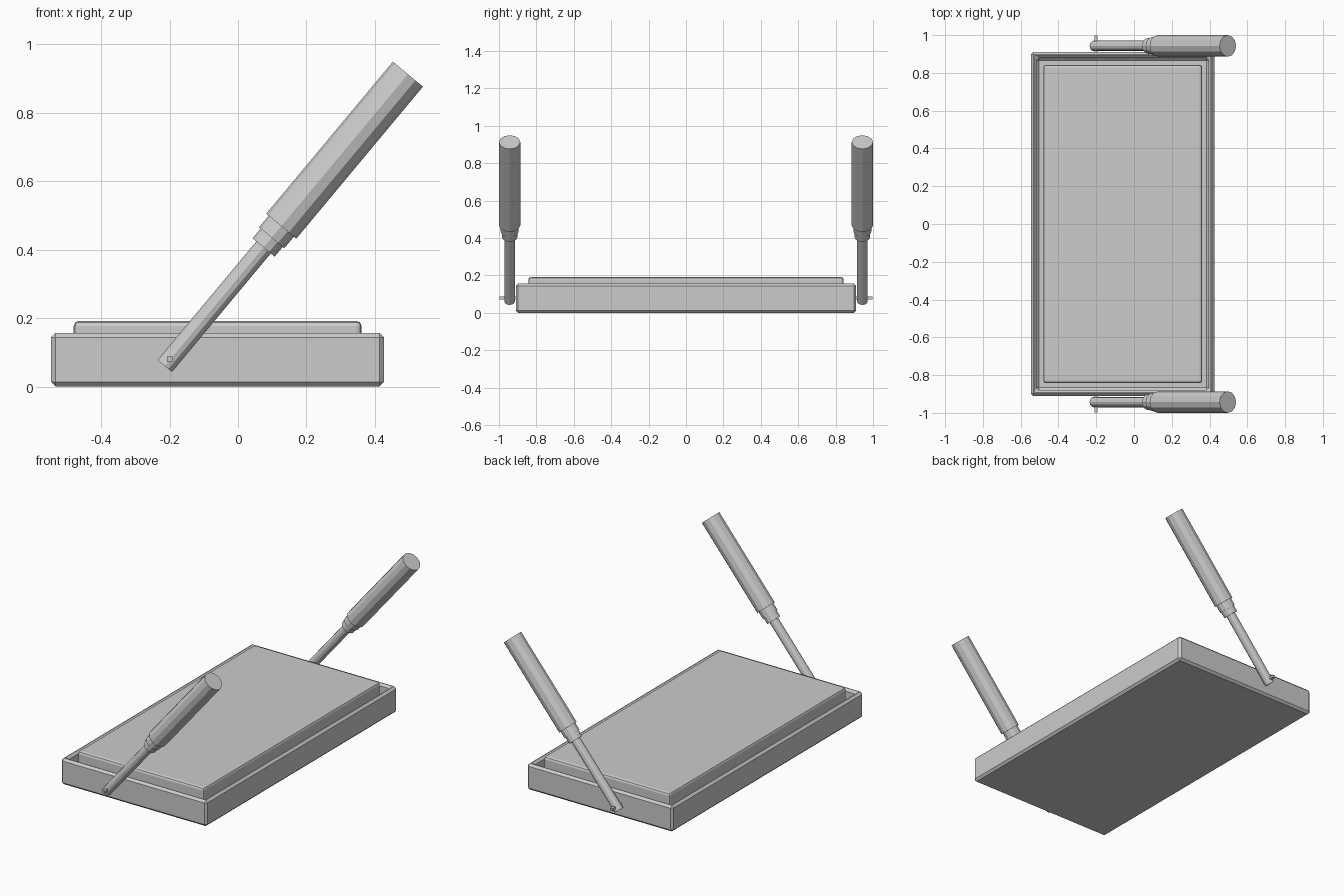
import bpy, bmesh
from math import radians, sin, cos, pi
from mathutils import Matrix, Vector

if "Cube" in bpy.data.objects:
    bpy.data.objects.remove(bpy.data.objects["Cube"])


def finish(bm, name, bevel=0.0, segments=1):
    bmesh.ops.recalc_face_normals(bm, faces=bm.faces)
    mesh = bpy.data.meshes.new(name)
    bm.to_mesh(mesh)
    bm.free()
    ob = bpy.data.objects.new(name, mesh)
    bpy.context.collection.objects.link(ob)
    if bevel:
        mod = ob.modifiers.new("bevel", 'BEVEL')
        mod.width, mod.segments = bevel, segments
        mod.limit_method = 'ANGLE'
    return ob


def box_bm(lo, hi):
    lo, hi = Vector(lo), Vector(hi)
    bm = bmesh.new()
    bmesh.ops.create_cube(bm, size=1, matrix=Matrix.Translation((lo + hi) / 2)
                          @ Matrix.Diagonal((*(hi - lo), 1)))
    return bm


# Open tray with a raised rim
bm = box_bm((-0.546, -0.91, 0), (0.426, 0.91, 0.157))
bm.normal_update()
top = max(bm.faces, key=lambda f: f.calc_center_median().z)
bmesh.ops.inset_region(bm, faces=[top], thickness=0.043)
bmesh.ops.translate(bm, verts=bmesh.ops.extrude_discrete_faces(bm, faces=[top])["faces"][0].verts[:],
                    vec=(0, 0, -0.117))
finish(bm, "tray", 0.013)

# Slab sitting in the tray
finish(box_bm((-0.48, -0.843, 0.035), (0.361, 0.843, 0.192)), "slab", 0.015, 2)

# Tilted stepped handle on each end: (distance along axis, radius)
PROFILE = [(0, 0.0275), (0.451, 0.0275), (0.451, 0.042), (0.488, 0.042),
           (0.488, 0.048), (0.532, 0.048), (0.532, 0.057), (1.11, 0.057)]
SIDES = 12
for side, label in ((-1, "front"), (1, "back")):
    bm = bmesh.new()
    rings = [[bm.verts.new((r * cos(2 * pi * i / SIDES), r * sin(2 * pi * i / SIDES), t))
              for i in range(SIDES)] for t, r in PROFILE]
    for a, b in zip(rings, rings[1:]):
        for i in range(SIDES):
            j = (i + 1) % SIDES
            bm.faces.new((a[i], a[j], b[j], b[i]))
    bm.faces.new(rings[0][::-1])
    bm.faces.new(rings[-1])
    handle = finish(bm, label + "_handle")
    handle.location = (-0.214, side * 0.943, 0.06)
    handle.rotation_euler = (0, radians(39.8), 0)

    # Square pivot pin through the handle's lower end
    y0, y1 = sorted((side * 0.89, side * 0.998))
    finish(box_bm((-0.208, y0, 0.072), (-0.192, y1, 0.088)), label + "_pivot_pin")
